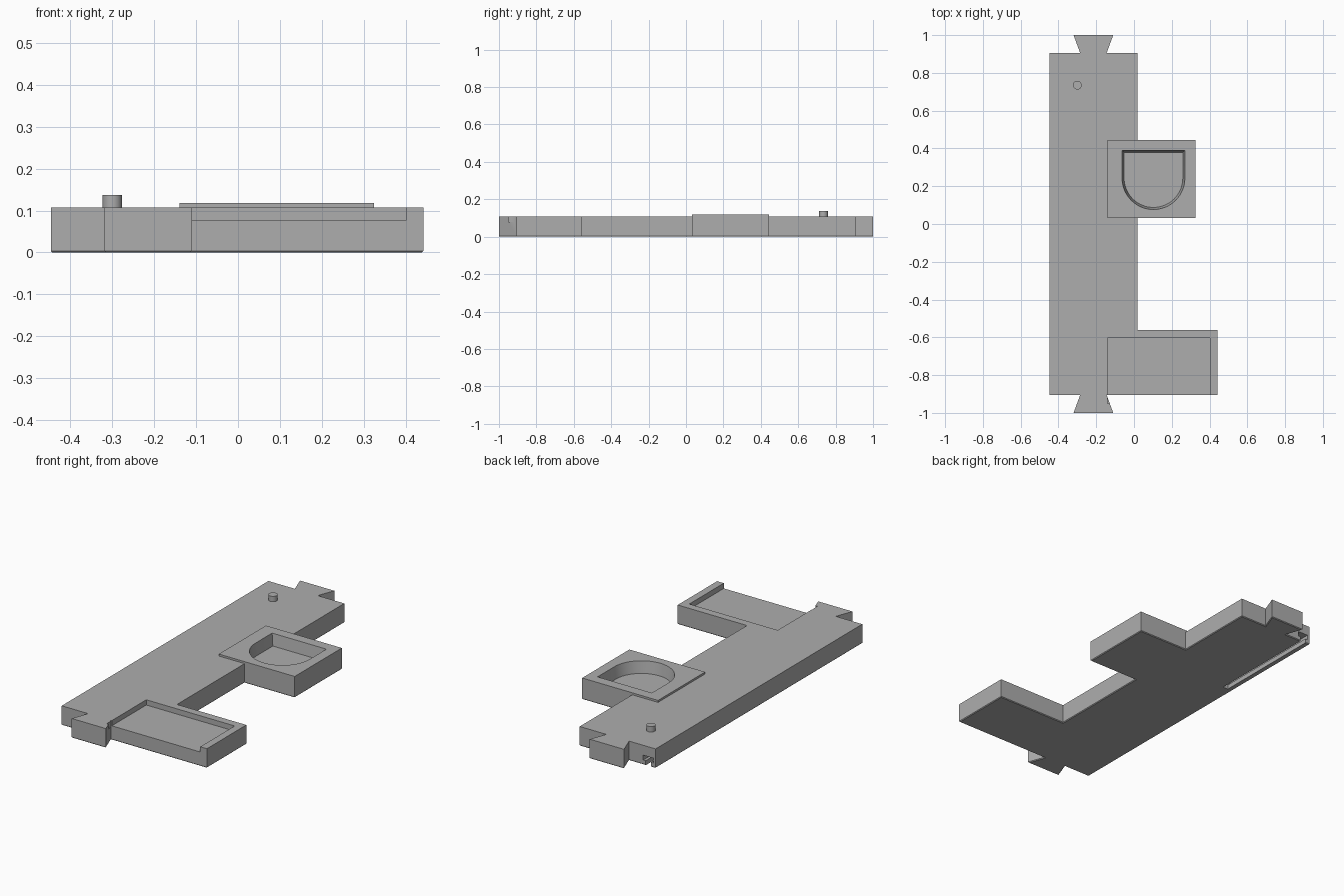
import bpy
import bmesh
import math

if "Cube" in bpy.data.objects:
    bpy.data.objects.remove(bpy.data.objects["Cube"])

TOP = 0.107       # deck height
LIP = 0.118       # raised frame height

# Single grey material
grey = bpy.data.materials.new("plain grey")
grey.use_nodes = True
colour = (0.42, 0.42, 0.42, 1)
grey.diffuse_color = colour
grey.node_tree.nodes["Principled BSDF"].inputs["Base Color"].default_value = colour


def prism(name, outline, z0, z1, chamfer=0.0, draft=0.0, centre=(0, 0)):
    """Extrude an outline; chamfer trims the foot, draft shrinks the foot to its centre."""
    bm = bmesh.new()
    foot = [bm.verts.new((centre[0] + (x - centre[0]) * (1 - draft),
                          centre[1] + (y - centre[1]) * (1 - draft), z0))
            for x, y in outline]
    head = [bm.verts.new((x, y, z1)) for x, y in outline]
    base = bm.faces.new(foot)
    bm.faces.new(head)
    n = len(outline)
    for i in range(n):
        j = (i + 1) % n
        bm.faces.new((foot[i], foot[j], head[j], head[i]))
    bmesh.ops.recalc_face_normals(bm, faces=bm.faces[:])
    if chamfer:
        bmesh.ops.bevel(bm, geom=base.edges[:], offset=chamfer, segments=1, affect='EDGES')
    mesh = bpy.data.meshes.new(name)
    bm.to_mesh(mesh)
    bm.free()
    mesh.materials.append(grey)
    obj = bpy.data.objects.new(name, mesh)
    bpy.context.collection.objects.link(obj)
    return obj


def rect(x0, x1, y0, y1):
    return [(x0, y0), (x1, y0), (x1, y1), (x0, y1)]


def combine(target, tool, operation):
    mod = target.modifiers.new(operation.lower(), 'BOOLEAN')
    mod.operation = operation
    mod.solver = 'EXACT'
    mod.object = tool
    bpy.context.view_layer.objects.active = target
    bpy.ops.object.modifier_apply(modifier=mod.name)
    bpy.data.objects.remove(tool)


# Dovetail tab outline, mirrored for both ends
def dovetail(side):
    tab = [(-0.285, 0.905), (-0.32, 1.0), (-0.11, 1.0), (-0.145, 0.905)]
    return [(x, y * side) for x, y in (tab if side > 0 else tab[::-1])]


# Base plate with two arms and two dovetails, counter-clockwise
outline = [(-0.447, 0.905), (-0.447, -0.905)]
outline += dovetail(-1)[::-1] if dovetail(-1)[0][0] > -0.2 else dovetail(-1)
outline += [(0.443, -0.905), (0.443, -0.56), (0.018, -0.56), (0.018, 0.032),
            (0.325, 0.032), (0.325, 0.445), (0.018, 0.445), (0.018, 0.905)]
outline += dovetail(1)[::-1]
base = prism("base_plate", outline, 0, TOP, chamfer=0.004)

# Raised frame on the rear arm
combine(base, prism("raised_frame", rect(-0.14, 0.325, 0.032, 0.445), 0.09, LIP), 'UNION')

# D-shaped pocket with slightly sloping walls
cx, cy, r, steps = 0.103, 0.243, 0.167, 32
d_shape = [(cx - r, 0.39)]
d_shape += [(cx + r * math.cos(a), cy + r * math.sin(a))
            for a in (math.pi * (1 + i / steps) for i in range(steps + 1))]
d_shape += [(cx + r, 0.39)]
combine(base, prism("d_pocket", d_shape, 0.053, LIP + 0.004, draft=0.07,
                    centre=(cx, cy)), 'DIFFERENCE')

# Shallow tray on the front arm, open to the front
combine(base, prism("front_tray", rect(-0.14, 0.402, -0.95, -0.603), 0.078, 0.2), 'DIFFERENCE')

# T-shaped slot under the rear corner
for half, z0, z1 in ((0.016, -0.05, 0.03), (0.031, 0.025, 0.052)):
    combine(base, prism("slot", rect(-0.402 - half, -0.402 + half, 0.27, 0.95), z0, z1),
            'DIFFERENCE')

# Locating pin
ring = [(-0.3 + 0.023 * math.cos(a), 0.735 + 0.023 * math.sin(a))
        for a in (math.tau * i / 32 for i in range(32))]
pin = prism("locating_pin", ring, TOP - 0.005, 0.137)

# Smooth the curved walls, keep corners sharp
for obj in (base, pin):
    bpy.ops.object.select_all(action='DESELECT')
    obj.select_set(True)
    bpy.context.view_layer.objects.active = obj
    bpy.ops.object.shade_smooth_by_angle(angle=math.radians(25))
